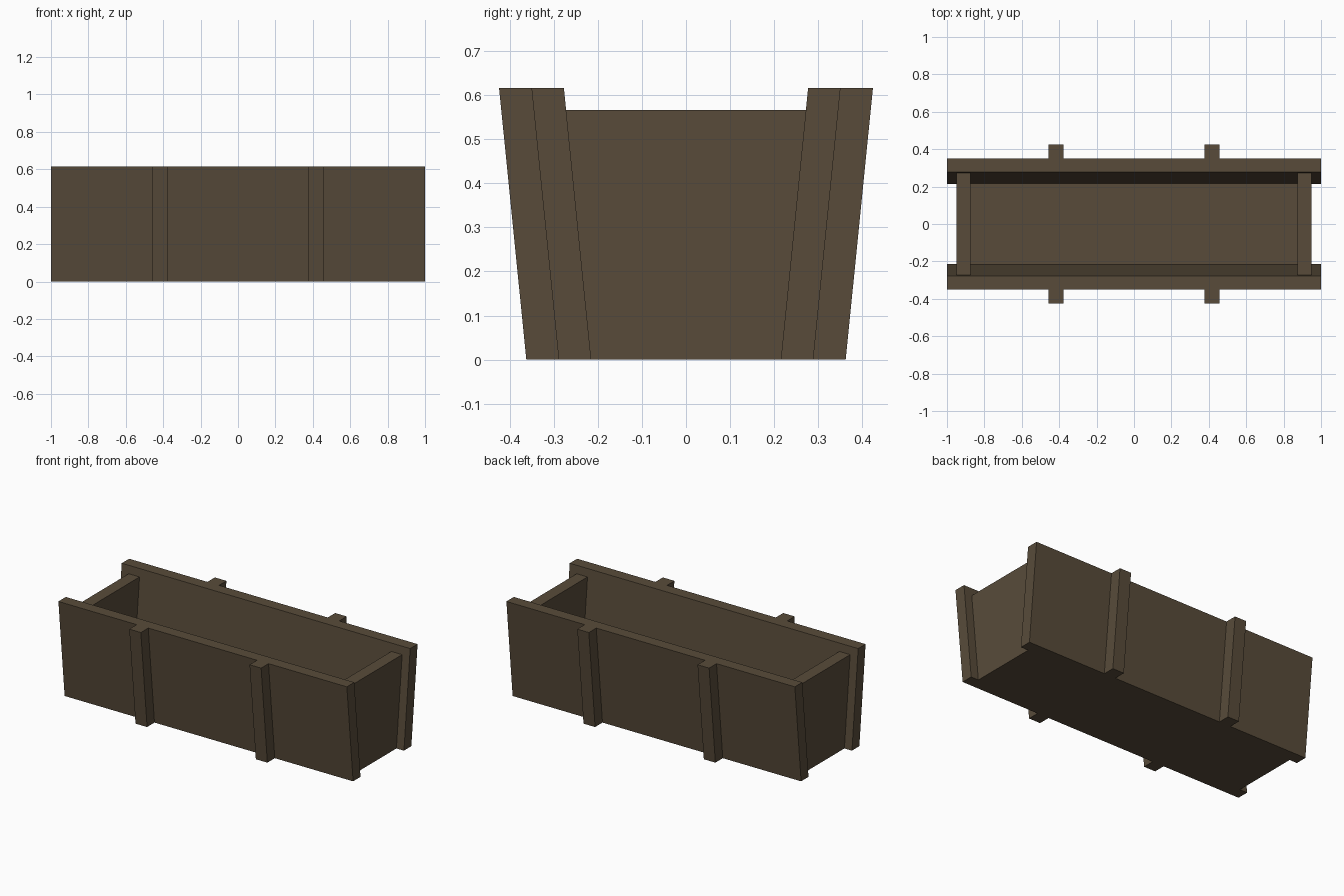
import bpy, bmesh

if "Cube" in bpy.data.objects:
    bpy.data.objects.remove(bpy.data.objects["Cube"])

H = 0.616                                # height of the sloping sides
SLOPE = 0.0618 / H                       # outward lean of the sides

wood = bpy.data.materials.new("dark_brown_wood")
wood.diffuse_color = (0.098, 0.071, 0.042, 1)
wood.use_nodes = True
wood.node_tree.nodes["Principled BSDF"].inputs["Base Color"].default_value = wood.diffuse_color


def extrude_x(name, profile, x0, x1):
    """Solid made by extruding a (y, z) profile from x0 to x1."""
    bm = bmesh.new()
    face = bm.faces.new([bm.verts.new((x0, y, z)) for y, z in profile])
    res = bmesh.ops.extrude_face_region(bm, geom=[face])
    verts = [g for g in res["geom"] if isinstance(g, bmesh.types.BMVert)]
    bmesh.ops.translate(bm, verts=verts, vec=(x1 - x0, 0, 0))
    bmesh.ops.recalc_face_normals(bm, faces=bm.faces)
    mesh = bpy.data.meshes.new(name)
    bm.to_mesh(mesh)
    bm.free()
    mesh.materials.append(wood)
    obj = bpy.data.objects.new(name, mesh)
    bpy.context.collection.objects.link(obj)
    return obj


def leaning(inner, outer, side):
    """Profile of a slab that leans outward with height."""
    top = SLOPE * H
    return [(side * inner, 0), (side * outer, 0),
            (side * (outer + top), H), (side * (inner + top), H)]


def trapezoid(half, z1):
    """Profile filling the gap between the two sides."""
    t = half + SLOPE * z1
    return [(-half, 0), (half, 0), (t, z1), (-t, z1)]


# long sides with their outer battens
for label, side in (("front", -1), ("back", 1)):
    extrude_x(label + "_side_board", leaning(0.215, 0.2885, side), -1, 1)
    for end, x in (("left", -0.417), ("right", 0.417)):
        extrude_x(f"{label}_{end}_batten", leaning(0.2885, 0.362, side),
                  x - 0.04, x + 0.04)

# end boards, set in from the ends of the sides
extrude_x("left_end_board", trapezoid(0.215, 0.566), -0.948, -0.873)
extrude_x("right_end_board", trapezoid(0.215, 0.566), 0.873, 0.948)

# thin floor between the end boards
extrude_x("floor_board", trapezoid(0.215, 0.004), -0.873, 0.873)
